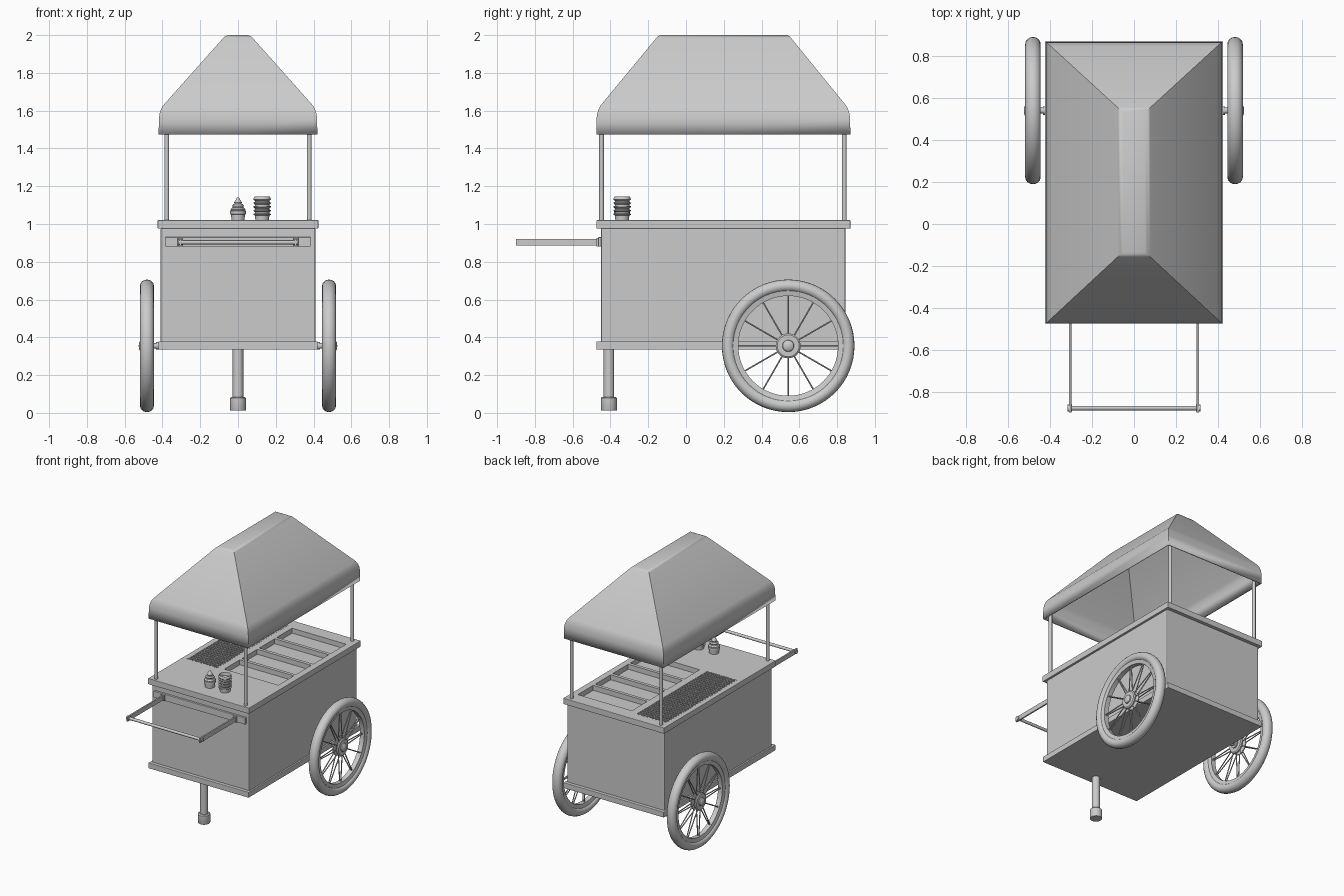
import bpy, bmesh
from math import sin, cos, pi, radians
from mathutils import Matrix, Vector

if "Cube" in bpy.data.objects:
    bpy.data.objects.remove(bpy.data.objects["Cube"])


def finish(name, bm, smooth=False):
    bmesh.ops.recalc_face_normals(bm, faces=bm.faces[:])
    me = bpy.data.meshes.new(name)
    bm.to_mesh(me)
    bm.free()
    if smooth:
        me.shade_smooth()
        me.set_sharp_from_angle(angle=radians(35))
    ob = bpy.data.objects.new(name, me)
    bpy.context.scene.collection.objects.link(ob)
    return ob


def boxes(name, specs, bevel=0):
    """One object made of boxes given as x0, x1, y0, y1, z0, z1."""
    bm = bmesh.new()
    for x0, x1, y0, y1, z0, z1 in specs:
        m = Matrix.Translation(((x0 + x1) / 2, (y0 + y1) / 2, (z0 + z1) / 2)) @ Matrix.Diagonal((x1 - x0, y1 - y0, z1 - z0, 1))
        bmesh.ops.create_cube(bm, size=1, matrix=m)
    if bevel:
        bmesh.ops.bevel(bm, geom=bm.edges[:], offset=bevel, segments=2, affect='EDGES', profile=0.5)
    return finish(name, bm)


def lathe(name, profile, loc, seg=32, axis='Z', sign=1, closed=False):
    """Revolve (radius, height) points about z, or about x when axis is 'X'."""
    bm = bmesh.new()
    rings = [[bm.verts.new((r * cos(2 * pi * i / seg), r * sin(2 * pi * i / seg), z)) for i in range(seg)]
             for r, z in profile]
    pairs = list(zip(rings, rings[1:])) + ([(rings[-1], rings[0])] if closed else [])
    for a, b in pairs:
        for i in range(seg):
            j = (i + 1) % seg
            bm.faces.new((a[i], a[j], b[j], b[i]))
    bmesh.ops.remove_doubles(bm, verts=bm.verts[:], dist=1e-5)
    rot = Matrix.Rotation(sign * pi / 2, 4, 'Y') if axis == 'X' else Matrix()
    bmesh.ops.transform(bm, matrix=Matrix.Translation(loc) @ rot, verts=bm.verts[:])
    return finish(name, bm, True)


def rods(name, ends, radius, seg=12):
    """One object made of round bars between point pairs."""
    bm = bmesh.new()
    for a, b in ends:
        a, b = Vector(a), Vector(b)
        m = Matrix.Translation((a + b) / 2) @ (b - a).to_track_quat('Z', 'Y').to_matrix().to_4x4()
        bmesh.ops.create_cone(bm, cap_ends=True, segments=seg, radius1=radius, radius2=radius,
                              depth=(b - a).length, matrix=m)
    return finish(name, bm, True)


# Cabinet and bottom trim
boxes("cabinet", [(-.41, .41, -.45, .845, .345, .98)], .008)
boxes("bottom_trim", [(-.422, .422, -.475, .87, .336, .378)], .003)

# Counter with four wells and a grille recess cut in
counter = boxes("counter", [(-.425, .425, -.475, .87, .975, 1.02)], .003)
pitch = .21
wells = [(-.08, .375, -.05 + i * pitch, -.05 + i * pitch + .185, .982, 1.1) for i in range(4)]
GX0, GX1, GY0, GY1 = -.385, -.135, -.06, .79
cutter = boxes("counter_cutter", wells + [(GX0, GX1, GY0, GY1, .985, 1.1)])
cutter.hide_render = True
mod = counter.modifiers.new("wells", 'BOOLEAN')
mod.operation, mod.solver, mod.object = 'DIFFERENCE', 'EXACT', cutter
bpy.context.view_layer.objects.active = counter
bpy.ops.object.modifier_apply(modifier=mod.name)
bpy.data.objects.remove(cutter)

# Grille bars
NX, NY = 10, 32
bars = []
for i in range(NX + 1):
    x = GX0 + (GX1 - GX0) * i / NX
    bars.append((x - .004, x + .004, GY0, GY1, 1.008, 1.021))
for i in range(NY + 1):
    y = GY0 + (GY1 - GY0) * i / NY
    bars.append((GX0, GX1, y - .004, y + .004, 1.008, 1.0205))
boxes("grille", bars)

# Canopy posts
rods("canopy_posts", [((x, y, 1.0), (x, y, 1.6)) for x in (-.377, .377) for y in (-.447, .838)], .0125, 16)

# Canopy shell: half width, front y, back y, height
sections = [(.42, -.475, .87, 1.475), (.419, -.474, .869, 1.555), (.415, -.47, .865, 1.585), (.408, -.463, .858, 1.608),
            (.396, -.452, .847, 1.628), (.078, -.157, .556, 1.985), (.066, -.147, .546, 1.995), (.052, -.135, .535, 2.0)]
bm = bmesh.new()
rings = [[bm.verts.new(p) for p in ((-h, f, z), (h, f, z), (h, b, z), (-h, b, z))] for h, f, b, z in sections]
for lo, hi in zip(rings, rings[1:]):
    for i in range(4):
        j = (i + 1) % 4
        bm.faces.new((lo[i], lo[j], hi[j], hi[i]))
bm.faces.new(rings[-1])
canopy = finish("canopy", bm, True)
sol = canopy.modifiers.new("thickness", 'SOLIDIFY')
sol.thickness, sol.offset = .01, -1

# Wheels
WY, WZ = .541, .355
tyre = [(.3175 + .0335 * cos(a), .037 * sin(a)) for a in (2 * pi * i / 16 for i in range(16))]
rim = [(.264, -.018), (.292, -.024), (.292, .024), (.264, .018)]
hub = [(0, -.035), (.03, -.035), (.03, -.026), (.058, -.026), (.066, -.02), (.066, -.012), (.03, -.008), (.03, .008),
       (.066, .012), (.066, .02), (.058, .026), (.031, .026), (.029, .034), (.02, .041), (0, .044)]
for s, side in ((-1, "left"), (1, "right")):
    c = (s * .482, WY, WZ)
    lathe(side + "_tyre", tyre, c, 64, 'X', s, True)
    lathe(side + "_rim", rim, c, 64, 'X', s, True)
    lathe(side + "_hub", hub, c, 32, 'X', s)
    spokes = []
    for i in range(12):
        a = i * pi / 6
        for d in (-.016, .016):
            spokes.append(((c[0] + d, WY + .05 * sin(a), WZ + .05 * cos(a)),
                           (c[0] + d * .3, WY + .27 * sin(a), WZ + .27 * cos(a))))
    rods(side + "_spokes", spokes, .004, 8)
    rods(side + "_axle", [((s * .4, WY, WZ), (s * .46, WY, WZ))], .014, 16)
    rods(side + "_axle_nut", [((s * .41, WY, WZ), (s * .434, WY, WZ))], .02, 16)

# Front leg and foot
rods("front_leg", [((0, -.408, .06), (0, -.408, .36))], .028, 24)
lathe("front_foot", [(0, .012), (.041, .012), (.043, .016), (.043, .078), (.036, .085), (0, .085)], (0, -.408, 0))

# Push handle
boxes("handle_plate", [(-.385, .385, -.465, -.445, .88, .93)], .002)
boxes("handle_arms", [(x - .006, x + .006, -.9, -.46, .885, .921) for x in (-.305, .305)], .002)
boxes("handle_brackets", [(x - .014, x + .014, -.475, -.455, .88, .927) for x in (-.305, .305)], .002)
rods("handle_bar", [((-.315, -.878, .903), (.315, -.878, .903))], .011, 16)
rods("handle_nuts", [((s * .295, -.878, .903), (s * .318, -.878, .903)) for s in (-1, 1)], .016, 16)

# Stack of wafer cups
stack = [(0, 1.018), (.036, 1.018), (.038, 1.045)]
for i in range(5):
    z = 1.045 + i * .02
    stack += [(.046, z + .004), (.046, z + .009), (.039, z + .011), (.039, z + .018)]
stack = stack[:-2] + [(.04, 1.145), (.036, 1.12), (0, 1.12)]
lathe("wafer_cup_stack", stack, (.128, -.338, 0))

# Soft ice cream in a wafer cup
lathe("wafer_cup", [(0, 1.018), (.034, 1.018), (.037, 1.05), (.042, 1.053), (.042, 1.07), (.038, 1.072), (0, 1.068)], (0, -.338, 0))
lathe("ice_cream", [(0, 1.062), (.034, 1.066), (.039, 1.076), (.033, 1.086), (.028, 1.088), (.031, 1.096), (.025, 1.105),
                    (.019, 1.107), (.021, 1.114), (.014, 1.124), (.007, 1.136), (0, 1.146)], (0, -.338, 0))
